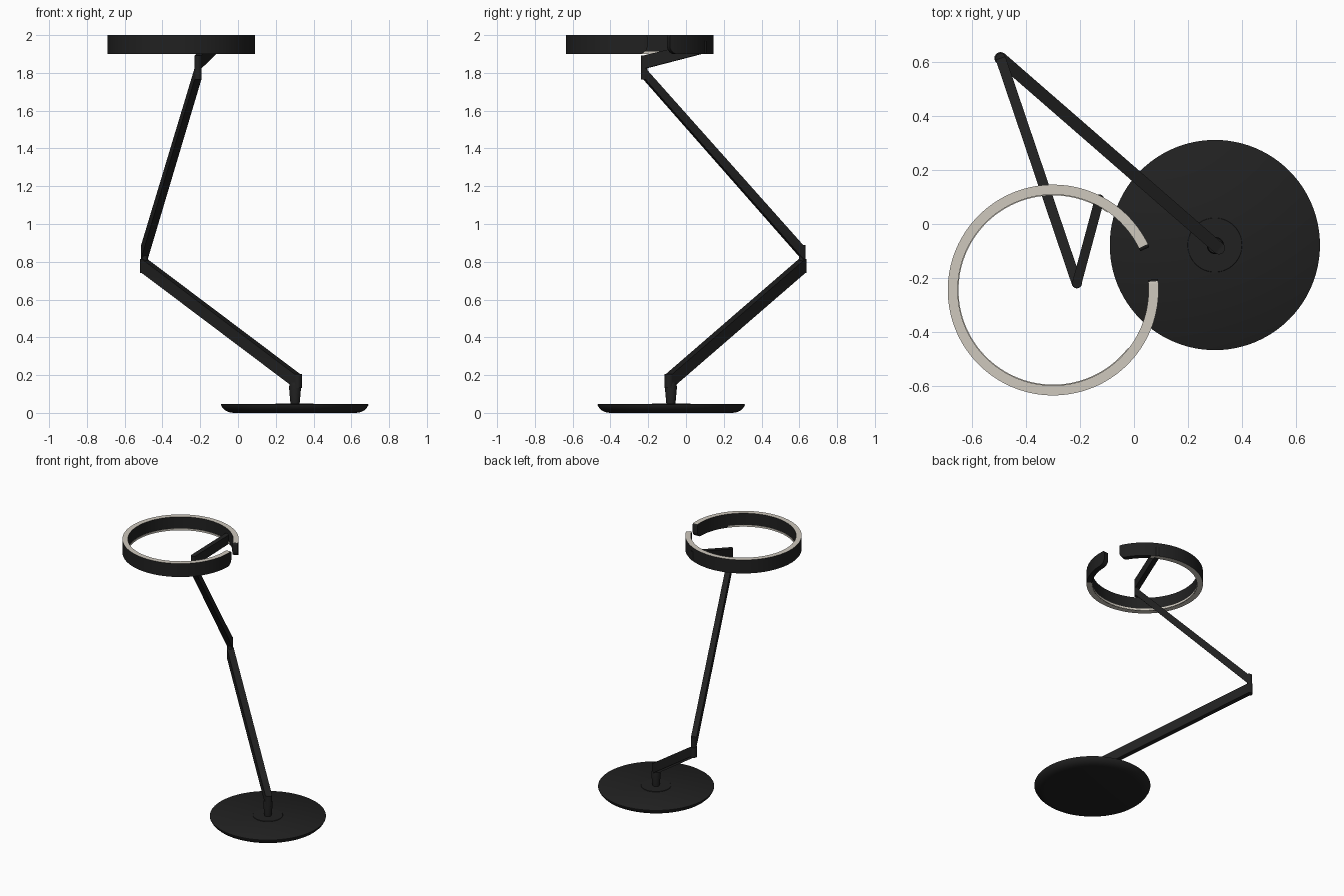
import bpy, bmesh, math
from mathutils import Vector

if "Cube" in bpy.data.objects:
    bpy.data.objects.remove(bpy.data.objects["Cube"])


def material(name, rgb):
    m = bpy.data.materials.new(name)
    m.diffuse_color = (*rgb, 1)
    m.use_nodes = True
    m.node_tree.nodes["Principled BSDF"].inputs["Base Color"].default_value = m.diffuse_color
    return m


BLACK = material("matte black", (0.015, 0.015, 0.015))
LIGHT = material("warm white diffuser", (0.62, 0.58, 0.51))


def finish(name, bm, mats=(BLACK,), angle=35):
    bmesh.ops.recalc_face_normals(bm, faces=bm.faces)
    me = bpy.data.meshes.new(name)
    bm.to_mesh(me)
    bm.free()
    ob = bpy.data.objects.new(name, me)
    bpy.context.collection.objects.link(ob)
    for m in mats:
        me.materials.append(m)
    bpy.ops.object.select_all(action='DESELECT')
    ob.select_set(True)
    bpy.context.view_layer.objects.active = ob
    bpy.ops.object.shade_smooth_by_angle(angle=math.radians(angle))
    return ob


def bridge(bm, a, b):
    n = len(a)
    return [bm.faces.new((a[i], a[(i + 1) % n], b[(i + 1) % n], b[i])) for i in range(n)]


def lathe(name, centre, profile, n=96):
    """Stack of circles (radius, z) with capped ends."""
    bm = bmesh.new()
    rings = [[bm.verts.new((centre[0] + r * math.cos(2 * math.pi * i / n),
                            centre[1] + r * math.sin(2 * math.pi * i / n), z))
              for i in range(n)] for r, z in profile]
    for a, b in zip(rings, rings[1:]):
        bridge(bm, a, b)
    bm.faces.new(rings[0])
    bm.faces.new(rings[-1])
    return finish(name, bm)


def arm(name, p, q, r, hp, hq, k=8):
    """Sloping bar with a rounded-end plan; its ends stay vertical at the pivots."""
    p, q = Vector(p), Vector(q)
    a = math.atan2(q.y - p.y, q.x - p.x)
    bm = bmesh.new()
    low, high = [], []
    for c, start, h in ((q, a - math.pi / 2, hq), (p, a + math.pi / 2, hp)):
        for i in range(k + 1):
            t = start + math.pi * i / k
            x, y = c.x + r * math.cos(t), c.y + r * math.sin(t)
            low.append(bm.verts.new((x, y, c.z - h)))
            high.append(bm.verts.new((x, y, c.z + h)))
    bridge(bm, low, high)
    # cap each end and the sloping middle separately so they stay planar
    for loop in (low, high):
        bm.faces.new(loop[:k + 1])
        bm.faces.new(loop[k + 1:])
        bm.faces.new((loop[0], loop[k], loop[k + 1], loop[-1]))
    return finish(name, bm)


# Base dish with rounded underside, raised centre plate and stem
BASE = (0.30, -0.078)
lathe("base", BASE, [(0.325, 0), (0.35, 0.004), (0.368, 0.013), (0.381, 0.025),
                     (0.39, 0.041), (0.39, 0.045), (0.387, 0.047)])
lathe("base_centre_plate", BASE, [(0.101, 0.04), (0.101, 0.049), (0.10, 0.05)], 64)
lathe("stem", (0.302, -0.08), [(0.024, 0.045), (0.032, 0.135), (0.028, 0.16)], 32)

# Three arms zig-zagging up to the ring
ELBOW, WRIST = (-0.495, 0.615), (-0.212, -0.22)
arm("lower_arm", (0.315, -0.09, 0.168), (*ELBOW, 0.778), 0.023, 0.037, 0.037)
arm("upper_arm", (*ELBOW, 0.852), (*WRIST, 1.795), 0.019, 0.036, 0.03)
arm("head_arm", (*WRIST, 1.857), (-0.128, 0.092, 1.936), 0.0175, 0.035, 0.033)
lathe("elbow_pin", ELBOW, [(0.016, 0.76), (0.016, 0.87)], 24)
lathe("wrist_pin", WRIST, [(0.015, 1.78), (0.015, 1.88)], 24)

# Open lamp ring: rectangular section swept around, its ends rounded off
CX, CY, RI, RO = -0.30, -0.245, 0.354, 0.391
A0, A1 = math.radians(24), math.radians(366)
CORNER = 0.045


def lift(s, r):
    """Height lost to a rounded corner of radius r at distance s from the end."""
    return 0 if s >= r else r - math.sqrt(max(0, r * r - (r - s) ** 2))


tips = [CORNER / RO * (1 - math.cos(math.pi / 2 * i / 8)) for i in range(9)]
n = 128
mid = [A0 + tips[-1] + (A1 - A0 - 2 * tips[-1]) * i / n for i in range(1, n)]
angles = [A0 + t for t in tips] + mid + [A1 - t for t in reversed(tips)]

bm = bmesh.new()
sections = []
for t in angles:
    s = min(t - A0, A1 - t) * RO
    zb, zt = 1.90 + lift(s, CORNER), 2.0 - lift(s, 0.012)
    sections.append([bm.verts.new((CX + r * math.cos(t), CY + r * math.sin(t), z))
                     for r, z in ((RI, zb), (RO, zb), (RO, zt), (RI, zt))])
for a, b, t in zip(sections, sections[1:], angles):
    faces = bridge(bm, a, b)
    s = min(t - A0, A1 - t) * RO
    if s > 0.008:                       # light strip along the top
        faces[2].material_index = 1
    if math.radians(55) < t < math.radians(322):   # light strip underneath
        faces[0].material_index = 1
bm.faces.new(sections[0])
bm.faces.new(sections[-1])
finish("lamp_ring", bm, (BLACK, LIGHT))

# Thin diffuser lip inside the bottom of the ring
bm = bmesh.new()
prev = first = None
for i in range(97):
    t = math.radians(55 + 267 * i / 96)
    cur = [bm.verts.new((CX + r * math.cos(t), CY + r * math.sin(t), z))
           for r, z in ((RI - 0.003, 1.901), (RI + 0.002, 1.901),
                        (RI + 0.002, 1.914), (RI - 0.003, 1.914))]
    if prev:
        bridge(bm, prev, cur)
    first, prev = first or cur, cur
bm.faces.new(first)
bm.faces.new(prev)
finish("diffuser_lip", bm, (LIGHT,))
